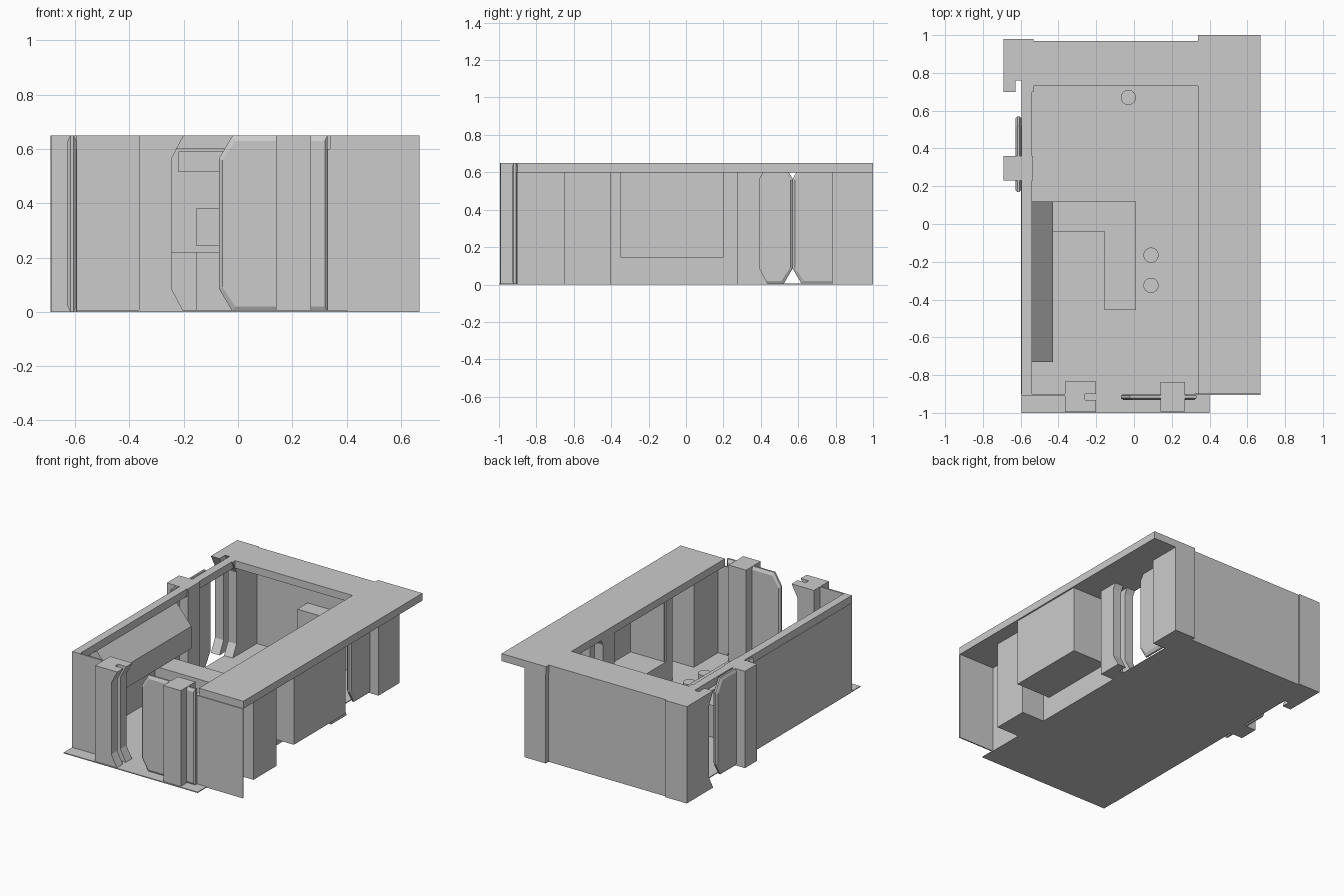
import bpy, bmesh
from mathutils import Vector

if "Cube" in bpy.data.objects:
    bpy.data.objects.remove(bpy.data.objects["Cube"])

H = 0.65    # overall height
R = 0.60    # underside of the roof
T = 0.01    # thin wall thickness


def finish(name, bm):
    bmesh.ops.recalc_face_normals(bm, faces=bm.faces)
    me = bpy.data.meshes.new(name)
    bm.to_mesh(me)
    bm.free()
    ob = bpy.data.objects.new(name, me)
    bpy.context.collection.objects.link(ob)
    return ob


def loft(name, rings):
    """Skin a list of matching closed rings and cap both ends."""
    bm = bmesh.new()
    rows = [[bm.verts.new(p) for p in ring] for ring in rings]
    n = len(rows[0])
    for a, b in zip(rows, rows[1:]):
        for i in range(n):
            j = (i + 1) % n
            bm.faces.new((a[i], a[j], b[j], b[i]))
    bm.faces.new(rows[0])
    bm.faces.new(rows[-1])
    return finish(name, bm)


def slab(name, outline, z0, z1):
    return loft(name, [[Vector((x, y, z)) for x, y in outline] for z in (z0, z1)])


def box(name, x0, x1, y0, y1, z0=0.0, z1=H):
    return slab(name, [(x0, y0), (x1, y0), (x1, y1), (x0, y1)], z0, z1)


def connector(side, origin, along, out, slot_len=0.165, post_len=0.13):
    """Slotted block facing a chamfered tongue plate that carries a post."""
    o, a, d = Vector(origin), Vector(along), Vector(out)
    up = Vector((0, 0, 1))

    def prism(name, layers):
        loft(f"{side}_{name}",
             [[o + a * s + d * q + up * z for s, z in prof] for q, prof in layers])

    def slot_profile(back):
        e, m, s0 = -0.13 - back, -0.175 - back, -0.13 - slot_len
        return [(s0, 0), (e, 0), (m, 0.085), (m, 0.565), (e, H), (s0, H)]

    def tongue_profile(i):
        return [(0.05 + i * 0.5, i), (0.40 - i * 0.5, i), (0.40 - i * 0.5, H - i),
                (0.05 + i * 0.5, H - i), (i * 0.6, 0.565 - i * 0.3), (i * 0.6, 0.085 + i * 0.3)]

    # slotted block: two cheeks and a set-back core
    prism("slot_cheek_outer", [(0.016, slot_profile(0)), (0.08, slot_profile(0))])
    prism("slot_cheek_inner", [(-0.08, slot_profile(0)), (-0.016, slot_profile(0))])
    prism("slot_core", [(-0.016, slot_profile(0.06)), (0.016, slot_profile(0.06))])
    # tongue with bevelled rim
    prism("tongue", [(-0.016, tongue_profile(0.02)), (-0.006, tongue_profile(0)),
                     (0.006, tongue_profile(0)), (0.016, tongue_profile(0.02))])
    # post
    s0, s1 = 0.21, 0.21 + post_len
    post = [(s0, 0), (s1, 0), (s1, H), (s0, H)]
    prism("post", [(-0.078, post), (0.078, post)])


# floor sheet with the bay on the right
slab("floor", [(-0.595, -1), (0.4, -1), (0.4, -0.65), (0.57, -0.65), (0.57, -0.405),
               (0.4, -0.405), (0.4, 0.97), (-0.595, 0.97)], 0, 0.006)

# roof: wide right and back strips, narrow left rim
slab("roof", [(0.34, -0.9), (0.67, -0.9), (0.67, 1), (0.34, 1), (0.34, 0.97),
              (-0.54, 0.97), (-0.595, 0.97), (-0.595, -0.9), (-0.54, -0.9),
              (-0.54, 0.73), (0.34, 0.73)], R, H)

# outer walls
box("left_wall", -0.597, -0.587, -0.9, 0.18, 0, R)
box("back_wall", -0.54, 0.35, 0.96, 0.97, 0, R)
box("front_wall_left", -0.595, -0.36, -0.91, -0.9)
box("front_wall_right", 0.32, 0.67, -0.905, -0.897, 0, R)

# right inner wall with a full-height bay
slab("right_wall_bay", [(0.4, -0.9), (0.4, -0.65), (0.57, -0.65), (0.57, -0.405),
                        (0.4, -0.405), (0.4, -0.35), (0.39, -0.35), (0.39, -0.415),
                        (0.56, -0.415), (0.56, -0.64), (0.39, -0.64), (0.39, -0.9)], 0, R)
box("right_wall_sill", 0.39, 0.4, -0.35, 0.2, 0, 0.155)
box("right_wall_rear", 0.39, 0.4, 0.2, 0.28, 0, R)

# raised alcove hanging off the right wall
box("alcove_floor", 0.4, 0.66, -0.35, 0.2, 0.145, 0.155)
box("alcove_outer", 0.65, 0.66, -0.35, 0.2, 0.155, R)
box("alcove_front", 0.4, 0.65, -0.35, -0.34, 0.155, R)
box("alcove_back", 0.4, 0.65, 0.19, 0.2, 0.155, R)

# interlocking connectors on three sides
connector("front", (-0.07, -0.915, 0), (1, 0, 0), (0, -1, 0))
connector("left", (-0.612, 0.57, 0), (0, -1, 0), (-1, 0, 0), slot_len=0.28)
connector("right", (0.42, 0.57, 0), (0, 1, 0), (1, 0, 0), post_len=0.22)

# sloped block along the left wall
loft("sloped_block", [[Vector((x, y, z)) for x, z in
                       [(-0.59, 0.32), (-0.43, 0.32), (-0.43, 0.47), (-0.54, 0.6), (-0.59, 0.6)]]
                      for y in (-0.73, 0.12)])

# L-shaped counter
slab("counter", [(-0.587, -0.04), (-0.155, -0.04), (-0.155, -0.455), (0.01, -0.455),
                 (0.01, 0.12), (-0.587, 0.12)], 0.006, 0.22)

# fittings on the back wall
box("back_box", -0.155, 0.05, 0.85, 0.96, 0.245, 0.38)
box("back_ledge", -0.22, 0.34, 0.9, 0.96, 0.515, 0.59)

# round stools
for i, (x, y) in enumerate([(-0.03, 0.67), (0.09, -0.165), (0.09, -0.325)]):
    bpy.ops.mesh.primitive_cylinder_add(vertices=32, radius=0.04, depth=0.164,
                                        location=(x, y, 0.088))
    bpy.context.object.name = f"stool_{i + 1}"
    bpy.ops.object.shade_smooth_by_angle()
